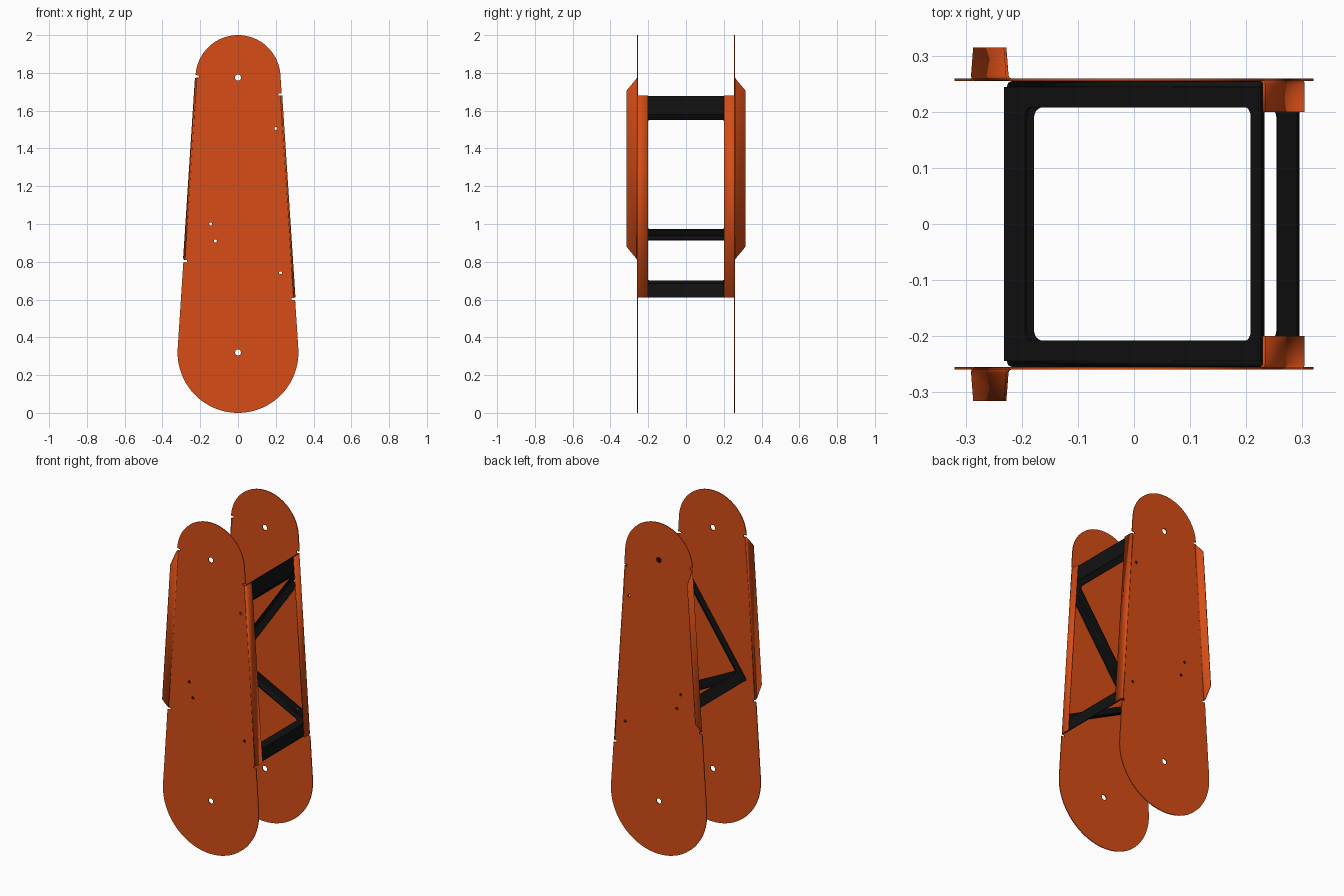
import bpy, bmesh
from math import sin, cos, asin, pi, sqrt
from mathutils import Vector as V, Matrix

if "Cube" in bpy.data.objects:
    bpy.data.objects.remove(bpy.data.objects["Cube"])

T, R = 0.005, 0.008            # sheet thickness, bend radius
PY = 0.257                     # plate mid-plane
Y = V((0, 1, 0))


def material(name, rgb):
    m = bpy.data.materials.new(name)
    m.diffuse_color = (*rgb, 1)
    m.use_nodes = True
    m.node_tree.nodes["Principled BSDF"].inputs["Base Color"].default_value = m.diffuse_color
    return m


ORANGE = material("orange_paint", (0.68, 0.075, 0.008))
BLACK = material("black_paint", (0.006, 0.006, 0.006))


def finish(name, bm, mat):
    bmesh.ops.remove_doubles(bm, verts=bm.verts, dist=1e-5)
    bmesh.ops.recalc_face_normals(bm, faces=bm.faces)
    me = bpy.data.meshes.new(name)
    bm.to_mesh(me)
    bm.free()
    me.materials.append(mat)
    ob = bpy.data.objects.new(name, me)
    bpy.context.collection.objects.link(ob)
    return ob


def circle(c, r, n=24):
    return [(c[0] + r * cos(2 * pi * i / n), c[1] + r * sin(2 * pi * i / n)) for i in range(n)]


def rounded(u0, u1, v0, v1, r):
    pts = []
    for k, (cu, cv) in enumerate([(u1 - r, v1 - r), (u0 + r, v1 - r), (u0 + r, v0 + r), (u1 - r, v0 + r)]):
        pts += [(cu + r * cos((k + i / 6) * pi / 2), cv + r * sin((k + i / 6) * pi / 2)) for i in range(7)]
    return pts


def sheet(name, loops, origin, u, v, mat):
    """Flat plate: first loop is the outline, the rest are holes; u, v span its plane."""
    cu = bpy.data.curves.new(name, 'CURVE')
    cu.dimensions, cu.fill_mode, cu.extrude = '2D', 'BOTH', T / 2
    for loop in loops:
        sp = cu.splines.new('POLY')
        sp.points.add(len(loop) - 1)
        for p, q in zip(sp.points, loop):
            p.co = (q[0], q[1], 0, 1)
        sp.use_cyclic_u = True
    tmp = bpy.data.objects.new("tmp", cu)
    bpy.context.collection.objects.link(tmp)
    bpy.context.view_layer.update()
    me = bpy.data.meshes.new_from_object(tmp.evaluated_get(bpy.context.evaluated_depsgraph_get()))
    bm = bmesh.new()
    bm.from_mesh(me)
    bpy.data.objects.remove(tmp)
    m = Matrix((u, v, u.cross(v))).transposed().to_4x4()
    m.translation = origin
    bm.transform(m)
    return finish(name, bm, mat)


def fold(name, p0, p1, out, up, height, mat, chamfer=0.0):
    """Bent flange along edge p0-p1, curving from 'out' towards 'up'."""
    along = (p1 - p0).normalized()
    prof = [(-R + R * sin(i * pi / 12), R - R * cos(i * pi / 12)) for i in range(7)]
    if height > R:
        prof.append((0, height))
    bm = bmesh.new()
    prev = None
    for o, h in prof:
        d = out * o + up * h
        ins = along * (chamfer * h / height)
        row = [bm.verts.new(p0 + d + ins), bm.verts.new(p1 + d - ins)]
        if prev:
            bm.faces.new((prev[0], prev[1], row[1], row[0]))
        prev = row
    ob = finish(name, bm, mat)
    mod = ob.modifiers.new("thickness", 'SOLIDIFY')
    mod.thickness, mod.offset = T, 0
    return ob


# Side plate outline: two round ends joined by tangents
RB, RT, ZB, ZT = 0.32, 0.225, 0.32, 1.775
A = asin((RB - RT) / (ZT - ZB))
EDGE = V((-sin(A), 0, cos(A)))      # right-hand edge direction, upwards
OUT = V((cos(A), 0, sin(A)))


def edge(z, inset=0.0):
    x = (RB - z * sin(A) + ZB * sin(A)) / cos(A)
    return (x - inset * cos(A), z - inset * sin(A))


def side(z0, z1, gap=0.012, deep=0.018):
    """Edge run with relief notches at both ends of a flange."""
    return [edge(z0 - gap), edge(z0 - gap, deep), edge(z0, deep), edge(z0, R),
            edge(z1, R), edge(z1, deep), edge(z1 + gap, deep), edge(z1 + gap)]


def arc(zc, r, a0, a1, n=48):
    return [(r * cos(a0 + (a1 - a0) * i / n), zc + r * sin(a0 + (a1 - a0) * i / n)) for i in range(n + 1)]


RIGHT, LEFT = (0.61, 1.68), (0.81, 1.776)
outline = (arc(ZB, RB, pi - A, 2 * pi + A) + side(*RIGHT) + arc(ZT, RT, A, pi - A)
           + [(-x, z) for x, z in reversed(side(*LEFT))])
SCREWS = [(0.20, 1.505), (-0.145, 1.0), (-0.12, 0.91), (0.225, 0.742)]
holes = [circle((0, ZT), 0.016), circle((0, ZB), 0.016)] + [circle(c, 0.008, 16) for c in SCREWS]


def e3(z, y, s=1):
    x, zz = edge(z)
    return V((s * x, y, zz))


# Side plates with an inward flange on the right and an outward flange on the left
X, Z = V((1, 0, 0)), V((0, 0, 1))
for tag, s in (("front", -1), ("back", 1)):
    y = s * PY
    sheet(tag + "_plate", [outline] + holes, V((0, y, 0)), X, Z, ORANGE)
    fold(tag + "_inner_flange", e3(RIGHT[0], y), e3(RIGHT[1], y), OUT, -s * Y, 0.057, ORANGE)
    fold(tag + "_outer_flange", e3(LEFT[0], y, -1), e3(LEFT[1], y, -1),
         V((-OUT.x, 0, OUT.z)), s * Y, 0.058, ORANGE, 0.07)


def brace(name, a, b, below, hw, u_hole, u_end, tab, screws):
    """Folded window frame from a (left) to b (right), with screw flanges and an end tab."""
    a, b = V((a[0], 0, a[1])), V((b[0], 0, b[1]))
    L = (b - a).length
    d = (b - a) / L
    n = V((d.z, 0, -d.x)) * (1 if below else -1)
    w = hw - T / 2
    sheet(name + "_panel", [[(0, R - w), (L, R - w), (L, w - R), (0, w - R)],
                            rounded(u_hole, L - u_end, -0.208, 0.208, 0.018)], a, d, Y, BLACK)
    slope = EDGE.dot(d) / EDGE.dot(n)
    lip = 0.045
    rim = [(0.01, R), (L + slope * R, R), (L + slope * lip, lip), (0.03, lip)]
    pts = [V((x, 0, z)) - a for x, z in screws]
    drill = [circle((p.dot(d), p.dot(n)), 0.008, 16) for p in pts]
    for tag, s in (("front", -1), ("back", 1)):
        off = s * w * Y
        fold(f"{name}_{tag}_bend", a + off + d * 0.01, b + off + d * slope * R, s * Y, n, R, BLACK)
        sheet(f"{name}_{tag}_lip", [rim] + drill, a + off, d, n, BLACK)
    # end tab lying against the inner flanges
    sheet(name + "_end_tab", [[(0, R - w), (tab, R - w), (tab, w - R), (0, w - R)]], b,
          EDGE * (-1 if not below else 1), Y, BLACK)


brace("upper_brace", (-0.23, 0.918), (0.23, 1.58), True, 0.2545, 0.066, 0.035, 0.098, SCREWS[:2])
brace("lower_brace", (-0.215, 0.933), (0.288, 0.683), False, 0.249, 0.04, 0.037, 0.072, SCREWS[2:])

# Smooth the bends and round ends, keep sheet edges sharp
for ob in bpy.context.collection.objects:
    ob.select_set(True)
    bpy.context.view_layer.objects.active = ob
bpy.ops.object.shade_smooth_by_angle(angle=0.6)
